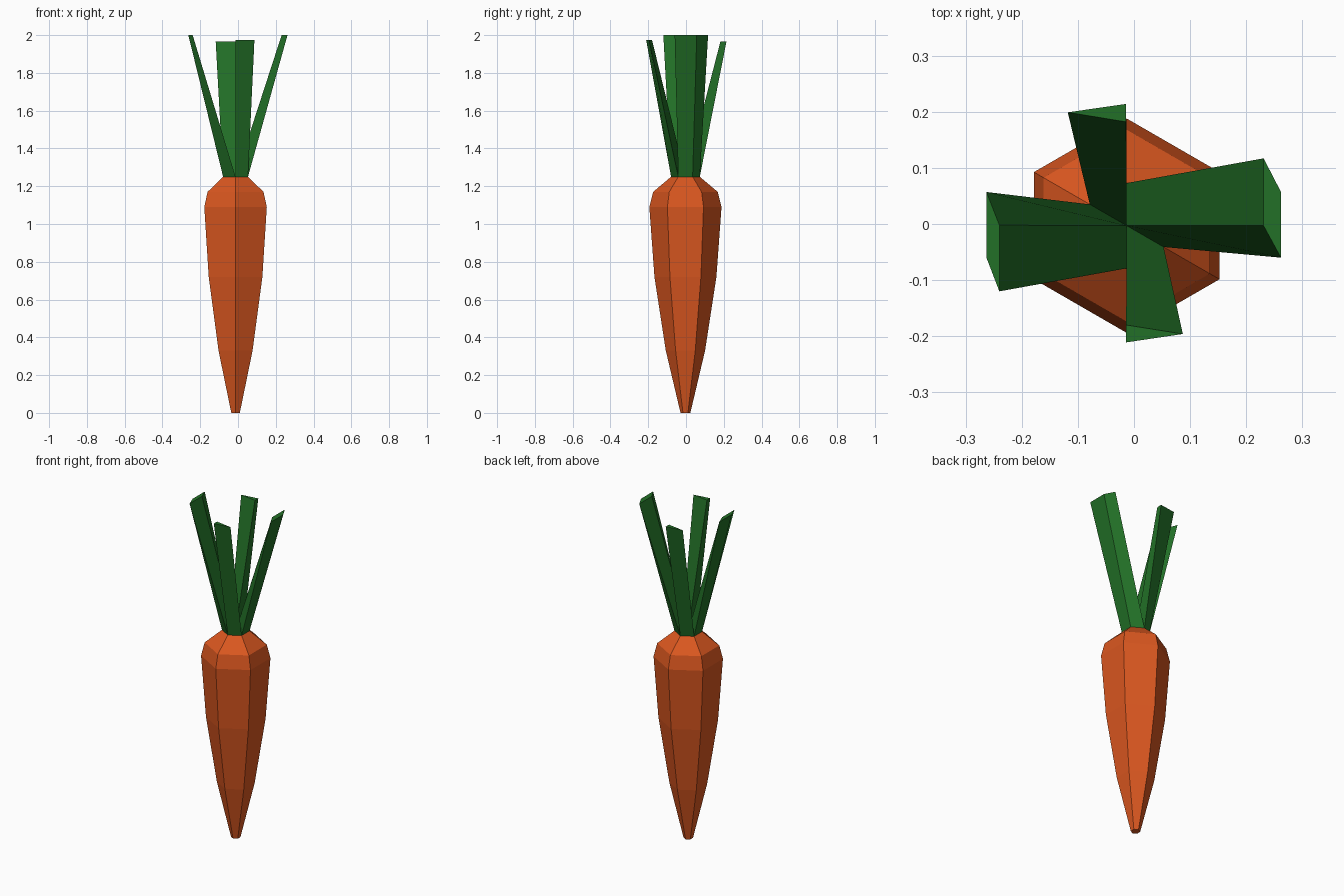
import bpy, bmesh
from math import cos, sin, radians

if "Cube" in bpy.data.objects:
    bpy.data.objects.remove(bpy.data.objects["Cube"])

CX, CY = -0.013, -0.003


def material(name, color):
    m = bpy.data.materials.new(name)
    m.diffuse_color = (*color, 1)
    m.use_nodes = True
    m.node_tree.nodes["Principled BSDF"].inputs["Base Color"].default_value = m.diffuse_color
    return m


def loft(name, rings, mat):
    """Skin rings of equal point count and cap both ends."""
    bm = bmesh.new()
    loops = [[bm.verts.new(p) for p in ring] for ring in rings]
    n = len(loops[0])
    for a, b in zip(loops, loops[1:]):
        for i in range(n):
            j = (i + 1) % n
            bm.faces.new((a[i], a[j], b[j], b[i]))
    bm.faces.new(loops[0][::-1])
    bm.faces.new(loops[-1])
    bmesh.ops.recalc_face_normals(bm, faces=bm.faces)
    me = bpy.data.meshes.new(name)
    bm.to_mesh(me)
    bm.free()
    me.materials.append(mat)
    ob = bpy.data.objects.new(name, me)
    bpy.context.collection.objects.link(ob)


def corner(angle, r, z):
    a = radians(angle)
    return (CX + r * cos(a), CY + r * sin(a), z)


orange = material("orange", (0.70, 0.095, 0.014))
green = material("green", (0.016, 0.16, 0.02))

# Six-sided root: (radius, height)
profile = [(0.026, 0), (0.104, 0.33), (0.164, 0.72),
           (0.191, 1.09), (0.171, 1.17), (0.076, 1.25)]
loft("carrot_root",
     [[corner(30 + 60 * i, r, z) for i in range(6)] for r, z in profile], orange)

# Stalks: each grows from a wedge of the hexagonal crown to a flat, splayed tip
stalks = {
    "right_stalk": ((-30, 30, 90), 2.0,
                    [(0.231, -0.003), (0.262, -0.06), (0.262, 0.057), (0.231, 0.117)]),
    "left_stalk": ((150, 210, 270), 2.0,
                   [(-0.240, -0.002), (-0.263, 0.057), (-0.263, -0.06), (-0.240, -0.12)]),
    "back_stalk": ((90, 150), 1.965,
                   [(-0.014, 0.182), (-0.014, 0.214), (-0.118, 0.199)]),
    "front_stalk": ((270, 330), 1.975,
                    [(-0.014, -0.18), (-0.014, -0.211), (0.087, -0.196)]),
}
for name, (angles, top, tip) in stalks.items():
    base = [(CX, CY, 1.25)] + [corner(a, 0.076, 1.25) for a in angles]
    loft(name, [base, [(x, y, top) for x, y in tip]], green)
